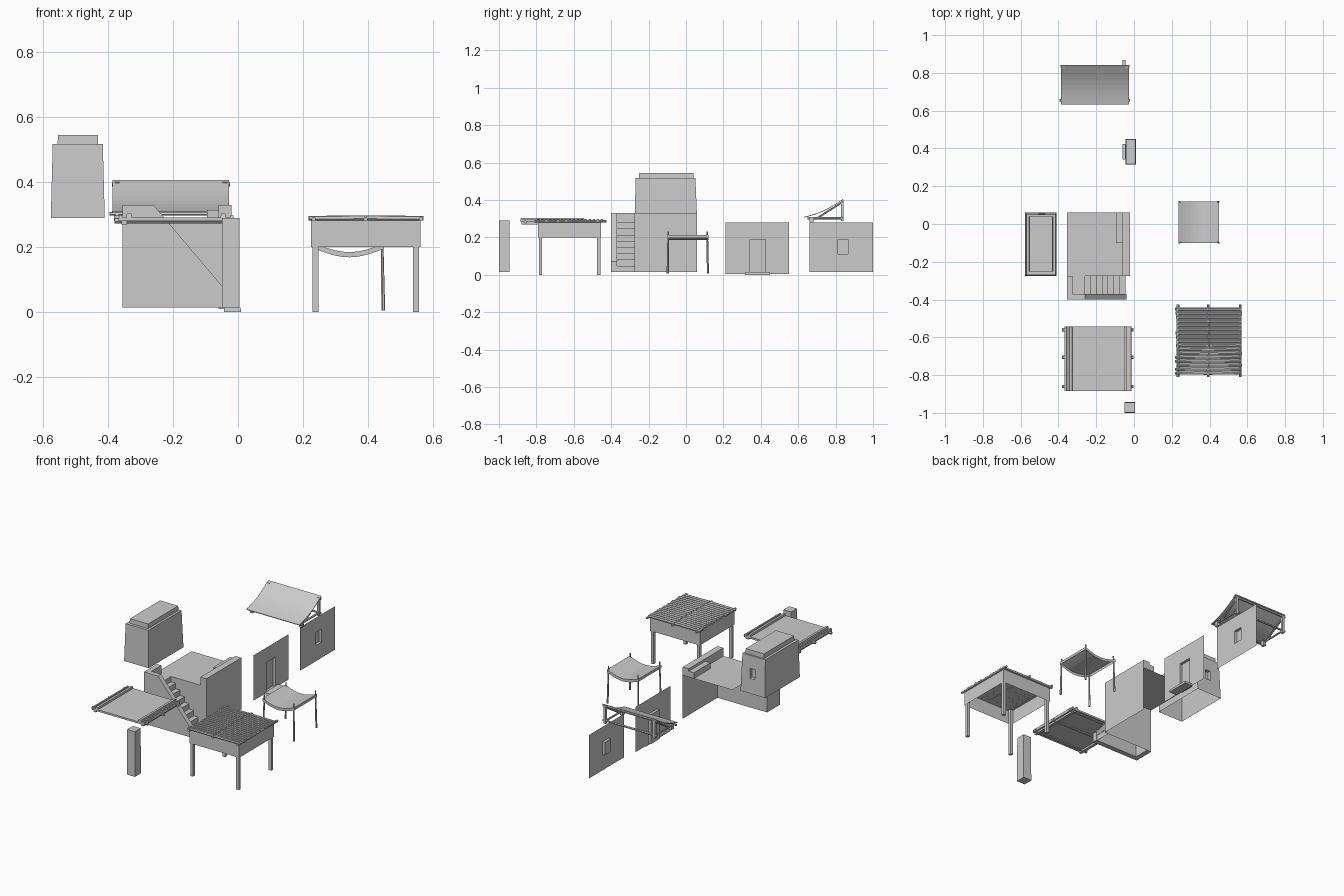
import bpy, bmesh, math, random
from mathutils import Vector as V

if "Cube" in bpy.data.objects:
    bpy.data.objects.remove(bpy.data.objects["Cube"])

random.seed(4)


def mesh_obj(name, verts, faces, smooth=False):
    me = bpy.data.meshes.new(name)
    me.from_pydata([tuple(v) for v in verts], [], faces)
    bm = bmesh.new()
    bm.from_mesh(me)
    bmesh.ops.remove_doubles(bm, verts=bm.verts, dist=1e-5)
    bmesh.ops.recalc_face_normals(bm, faces=bm.faces)
    bm.to_mesh(me)
    bm.free()
    for p in me.polygons:
        p.use_smooth = smooth
    ob = bpy.data.objects.new(name, me)
    bpy.context.collection.objects.link(ob)
    return ob


def box(name, x0, x1, y0, y1, z0, z1, inset=0.0, bottom=True):
    v = [(x, y, z0) for x, y in ((x0, y0), (x1, y0), (x1, y1), (x0, y1))]
    i = inset
    v += [(x, y, z1) for x, y in ((x0+i, y0+i), (x1-i, y0+i), (x1-i, y1-i), (x0+i, y1-i))]
    f = [(4, 5, 6, 7)] + [(k, (k+1) % 4, (k+1) % 4+4, k+4) for k in range(4)]
    if bottom:
        f.append((3, 2, 1, 0))
    return mesh_obj(name, v, f)


def rod(name, a, b, r0, r1, n=6):
    a, b = V(a), V(b)
    d = (b-a).normalized()
    u = d.orthogonal().normalized()
    w = d.cross(u)
    v = [p+r*(u*math.cos(t)+w*math.sin(t)) for p, r in ((a, r0), (b, r1))
         for t in (2*math.pi*k/n + math.pi/n for k in range(n))]
    f = [(k, (k+1) % n, (k+1) % n+n, k+n) for k in range(n)]
    return mesh_obj(name, v, f + [tuple(range(n)), tuple(range(n, 2*n))])


def strip(name, prof, axis, a, b, smooth=False, closed=False):
    """Extrude a 2D profile (h, z) from a to b along the named axis."""
    put = (lambda p, t: (p[0], t, p[1])) if axis == 'y' else (lambda p, t: (t, p[0], p[1]))
    n = len(prof)
    v = [put(p, a) for p in prof] + [put(p, b) for p in prof]
    f = [(k, (k+1) % n, (k+1) % n+n, k+n) for k in range(n if closed else n-1)]
    if closed:
        f += [tuple(range(n)), tuple(range(n, 2*n))]
    return mesh_obj(name, v, f, smooth)


def recessed_panel(name, corners, us, vs, depth):
    """Quad with a rectangular niche pushed in by depth."""
    A, B, C, D = map(V, corners)
    P = lambda u, w: A.lerp(B, u).lerp(D.lerp(C, u), w)
    U, W = [0, *us, 1], [0, *vs, 1]
    v = [P(u, w) for w in W for u in U]
    f = [(j*4+i, j*4+i+1, j*4+i+5, j*4+i+4) for j in range(3) for i in range(3) if (i, j) != (1, 1)]
    ring = [5, 6, 10, 9]
    v += [v[k]+V(depth) for k in ring]
    f += [(ring[k], ring[(k+1) % 4], 16+(k+1) % 4, 16+k) for k in range(4)] + [(16, 17, 18, 19)]
    return mesh_obj(name, v, f)


# Wall panels with window and door niches
X = -0.044
recessed_panel("window_wall", [(X, .66, .015), (X, 1, .015), (X, 1, .28), (X, .66, .28)],
               (.45, .61), (.36, .66), (-.016, 0, 0))
recessed_panel("door_wall", [(X, .21, .004), (X, .55, .004), (X, .55, .28), (X, .21, .28)],
               (.39, .63), (.02, .67), (-.016, 0, 0))
box("door_step", X, .01, .315, .45, 0, .015, .002)
box("door_knob", X-.016, X-.01, .345, .352, .055, .062)

# Corner pillar
box("pillar", -.05, .005, -1, -.943, .015, .29, .001)

# Tapered upper storey with a small window at the back
x0, x1, y0, y1, z0, z1, t = -.576, -.41, -.275, .06, .29, .517, .006
lo = [(x0, y0, z0), (x1, y0, z0), (x1, y1, z0), (x0, y1, z0)]
hi = [(x0+t, y0+t, z1), (x1-t, y0+t, z1), (x1-t, y1-t-.004, z1), (x0+t, y1-t-.004, z1)]
mesh_obj("tower_body", lo+hi, [(0, 1, 5, 4), (1, 2, 6, 5), (3, 0, 4, 7), (4, 5, 6, 7)])
recessed_panel("tower_back", [lo[2], lo[3], hi[3], hi[2]], (.36, .58), (.4, .66), (0, -.02, 0))
box("tower_cap", -.555, -.43, -.252, .04, z1, .545, .001, bottom=False)

# House block: open shell with roof, side wall, front wall and parapet
mesh_obj("house_shell", [(-.355, -.275, .28), (-.02, -.275, .28), (-.02, .06, .28), (-.355, .06, .28),
                         (-.02, -.275, .015), (-.02, .06, .015), (-.355, -.275, .015)],
         [(0, 1, 2, 3), (1, 4, 5, 2), (0, 6, 4, 1)])
box("roof_parapet", -.06, -.02, -.275, .06, .28, .33, bottom=False)
box("parapet_bench", -.095, -.06, -.1, .06, .28, .315, bottom=False)

# Outer staircase
n = 8
steps = [(-.045, .015)]
for k in range(n):
    x = -.045 - .215*k/(n-1)
    z = .015 + .265*(k+1)/n
    steps += [(x, z), (x - .215/(n-1) if k < n-1 else -.325, z)]
strip("stair_steps", steps, 'y', -.37, -.275)
strip("stair_front_wall", [(-.355, .015), (-.04, .015), (-.04, .07), (-.26, .33), (-.355, .33)],
      'y', -.40, -.37, closed=True)
box("stair_left_wall", -.355, -.325, -.37, -.275, .015, .33)

# Flat roof tray with ridges and cross beams
box("tray_panel", -.367, -.013, -.885, -.543, .281, .292)
for s in (-1, 1):
    for off, w, h in ((.145, .009, .304), (.171, .006, .299)):
        c = -.19 + s*off
        box("tray_ridge", c-w, c+w, -.885, -.543, .29, h, .002)
    box("tray_side_beam", -.19+s*.16-.008, -.19+s*.16+.008, -.88, -.548, .27, .283)
for y in (-.56, -.705, -.86):
    rod("tray_cross_beam", (-.38, y, .282), (-.003, y, .282), .009, .009)

# Slatted canopy on four posts
cx, cy = .393, -.622
for k in range(4):
    a, b = [(-1, -1), (1, -1), (1, 1), (-1, 1)][k]
    px, py = cx+a*.155, cy+b*.156
    box("canopy_post", px-.009, px+.009, py-.009, py+.009, 0, .29)
ring = [(cx-.168, cy-.168), (cx+.168, cy-.168), (cx+.168, cy+.168), (cx-.168, cy+.168)]
mesh_obj("canopy_skirt", [(*p, z) for z in (.2, .284) for p in ring],
         [(k, (k+1) % 4, (k+1) % 4+4, k+4) for k in range(4)] + [(4, 5, 6, 7)])
for x in (cx-.16, cx, cx+.17):
    rod("canopy_rail", (x, -.81, .287), (x, -.425, .287), .007, .007)
N = 17
for k in range(N):
    y = -.79 + .34*k/(N-1)
    e = [random.uniform(-.005, .005) for _ in range(3)]
    rod("canopy_slat", (cx-.172+e[0], y, .289), (cx+e[2]-.002, y, .29), .0075, .0085)
    rod("canopy_slat", (cx+e[2]+.002, y, .29), (cx+.175+e[1], y, .289), .0085, .0075)

# Sagging cloth shade on four thin poles
S = 10
us = [k/S for k in range(S+1)]
sag = lambda u: -.027*math.sin(math.pi*u)
verts, faces = [], []
for (dz, y) in ((-.016, -.1), (0, -.1), (0, .12), (-.016, .12)):
    verts += [(.235+.215*u, y, .212+sag(u)+dz) for u in us]
m = S+1
faces = [(r*m+k, r*m+k+1, (r+1)*m+k+1, (r+1)*m+k) for r in range(3) for k in range(S)]
faces += [(0, m, 2*m, 3*m), (S, S+m, S+2*m, S+3*m)]
mesh_obj("cloth_shade", verts, faces)
for x, s in ((.24, -1), (.447, 1)):
    for y, q in ((-.1, -1), (.119, 1)):
        rod("shade_pole", (x, y-q*.002, .006), (x-s*.004, y-q*.005, .232), .006, .004)

# Sloped awning: curved cloth on triangular brackets
def cloth(off):
    return [(.632+.21*k/8, .307+.097*k/8 - .014*math.sin(math.pi*k/8)+off) for k in range(9)]


strip("awning_cloth", cloth(.003) + cloth(-.001)[::-1], 'x', -.386, -.027, closed=True)
rod("awning_front_rail", (-.395, .655, .303), (-.02, .655, .303), .006, .006)
rod("awning_top_rail", (-.388, .835, .394), (-.024, .835, .394), .007, .007)
rod("awning_base_rail", (-.388, .835, .305), (-.024, .835, .305), .006, .006)
for x in (-.372, -.04):
    box("awning_post", x-.007, x+.007, .828, .842, .288, .4)
    rod("awning_arm", (x, .65, .302), (x, .842, .302), .006, .006)
    rod("awning_brace", (x, .7, .302), (x, .835, .388), .005, .005)
    box("awning_foot", x-.009, x+.009, .66, .682, .28, .309)
